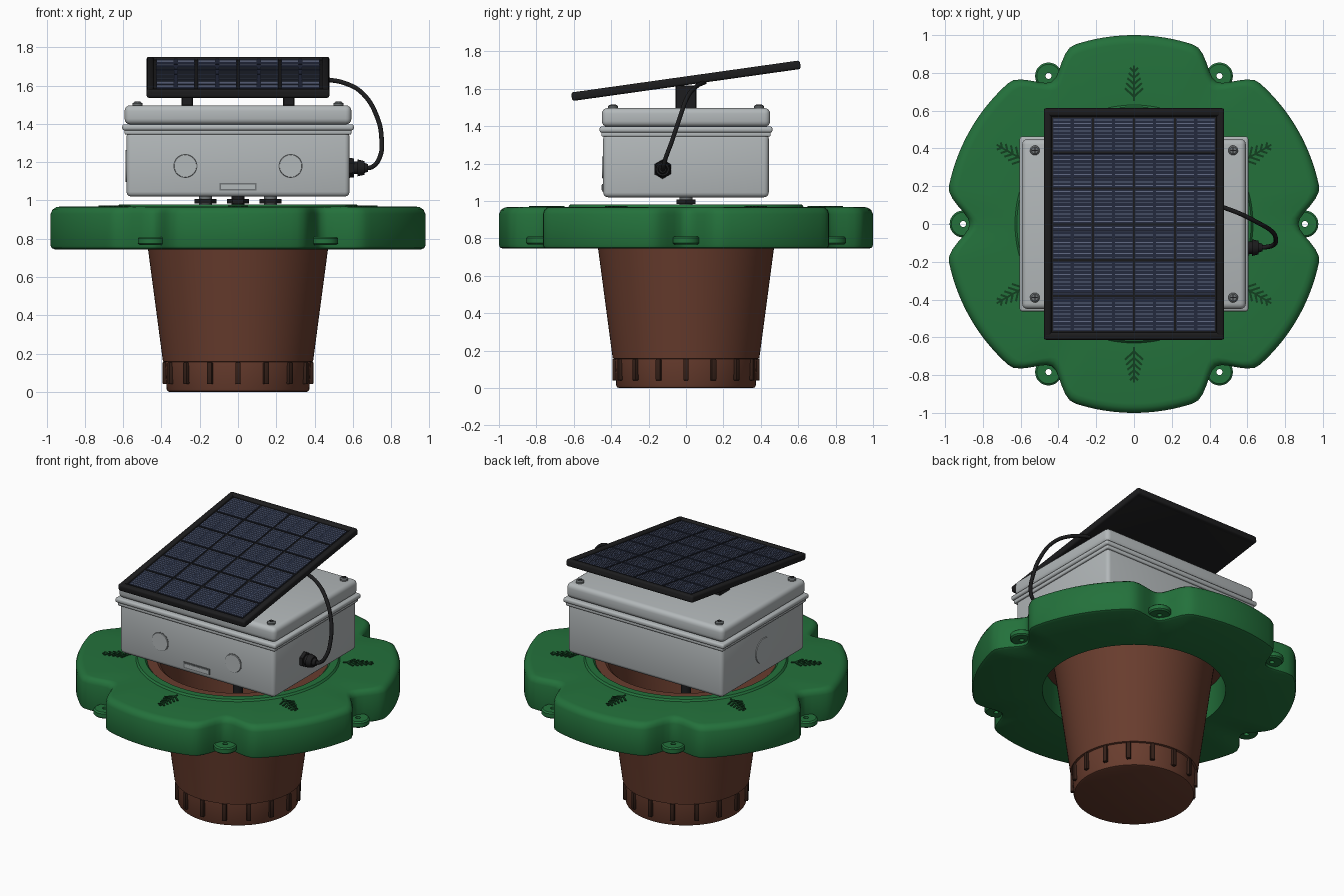
import bpy, bmesh, math
from mathutils import Matrix, Vector

if "Cube" in bpy.data.objects:
    bpy.data.objects.remove(bpy.data.objects["Cube"])


def material(name, rgb):
    m = bpy.data.materials.new(name)
    m.diffuse_color = (*rgb, 1)
    m.use_nodes = True
    m.node_tree.nodes["Principled BSDF"].inputs["Base Color"].default_value = m.diffuse_color
    return m


GREEN = material("float green", (0.017, 0.165, 0.044))
DARK_GREEN = material("engraving green", (0.006, 0.05, 0.014))
BROWN = material("pot brown", (0.14, 0.046, 0.027))
DARK_BROWN = material("rib brown", (0.035, 0.014, 0.009))
GREY = material("enclosure grey", (0.45, 0.48, 0.49))
DARK_GREY = material("screw grey", (0.16, 0.175, 0.18))
BLACK = material("black plastic", (0.012, 0.012, 0.013))
NAVY = material("cell navy", (0.02, 0.027, 0.055))
SILVER = material("cell line blue", (0.14, 0.17, 0.27))


def finish(name, bm, mat, matrix=Matrix(), angle=35):
    bmesh.ops.remove_doubles(bm, verts=bm.verts, dist=1e-5)
    bmesh.ops.recalc_face_normals(bm, faces=bm.faces)
    me = bpy.data.meshes.new(name)
    bm.to_mesh(me)
    bm.free()
    me.shade_smooth()
    me.set_sharp_from_angle(angle=math.radians(angle))
    me.materials.append(mat)
    ob = bpy.data.objects.new(name, me)
    ob.matrix_world = matrix
    bpy.context.collection.objects.link(ob)
    return ob


def loft(name, profile, mat, n=48, closed=False, outline=None, matrix=Matrix(), angle=35):
    """Turn a profile of (radius, z) points; a radius <= 0.055 with an outline is an inset."""
    bm = bmesh.new()
    rings = []
    for r, z in profile:
        ring = []
        for i in range(n):
            a = 2 * math.pi * i / n
            rad = outline(a) - r if outline and r <= 0.055 else r
            ring.append(bm.verts.new((rad * math.cos(a), rad * math.sin(a), z)))
        rings.append(ring)
    pairs = list(zip(rings, rings[1:])) + ([(rings[-1], rings[0])] if closed else [])
    for p, q in pairs:
        for i in range(n):
            j = (i + 1) % n
            bm.faces.new((p[i], p[j], q[j], q[i]))
    return finish(name, bm, mat, matrix, angle)


def add_box(bm, center, size, turn=Matrix()):
    m = Matrix.Translation(center) @ turn @ Matrix.Diagonal((*size, 1))
    return bmesh.ops.create_cube(bm, size=1, matrix=m)


def box(name, center, size, mat, bevel=0, matrix=Matrix(), segments=3):
    bm = bmesh.new()
    add_box(bm, center, size)
    if bevel:
        bmesh.ops.bevel(bm, geom=bm.edges[:], offset=bevel, segments=segments,
                        profile=0.5, affect='EDGES')
    return finish(name, bm, mat, matrix)


def disc(r0, r1, z0, z1):
    return [(0, z0), (r0, z0), (r1, z1), (0, z1)]


def at(x, y, z):
    return Matrix.Translation((x, y, z))


# Six-lobed float with a round well
def lobes(a):
    step = math.pi / 3
    d = abs((a + step / 2) % step - step / 2)
    t = min(1, math.degrees(d) / 11.5)
    return 0.87 + 0.13 * t * t * (3 - 2 * t)


loft("float", [(0.565, 0.745), (0.02, 0.745), (0.005, 0.752), (0, 0.765), (0, 0.93),
               (0.01, 0.952), (0.03, 0.965), (0.05, 0.968), (0.63, 0.968), (0.62, 0.98),
               (0.575, 0.98), (0.56, 0.965)], GREEN, 180, True, lobes)

# Mooring tabs in the notches and fir engravings on the lobes
for i in range(6):
    a = i * math.pi / 3
    loft(f"mooring_tab_{i}", [(0.016, 0.768), (0.062, 0.768), (0.071, 0.776),
                              (0.071, 0.802), (0.062, 0.81), (0.016, 0.81)], GREEN, 32, True,
         matrix=at(0.905 * math.cos(a), 0.905 * math.sin(a), 0))
    bm = bmesh.new()
    add_box(bm, (0.745, 0, 0.97), (0.19, 0.01, 0.006))
    for k in range(5):
        length = 0.065 - 0.009 * k
        for s in (-1, 1):
            t = s * math.radians(48)
            x = 0.675 + 0.033 * k
            add_box(bm, (x + length / 2 * math.cos(t), length / 2 * math.sin(t), 0.97),
                    (length, 0.011, 0.006), Matrix.Rotation(t, 4, 'Z'))
    finish(f"fir_mark_{i}", bm, DARK_GREEN, Matrix.Rotation(a + math.pi / 6, 4, 'Z'))

# Hollow pot with lip and ribs
loft("pot", [(0, 0), (0.358, 0), (0.368, 0.004), (0.373, 0.014), (0.379, 0.155),
             (0.392, 0.158), (0.47, 0.745), (0.498, 0.94), (0.562, 0.948), (0.562, 0.966),
             (0.5, 0.966), (0.48, 0.95), (0.355, 0.03), (0, 0.03)], BROWN, 96)
for i in range(16):
    turn = Matrix.Rotation(i * math.pi / 8, 4, 'Z')
    box(f"pot_rib_{i}", (0.379, 0, 0.098), (0.03, 0.028, 0.115), DARK_BROWN, 0.005, turn, 2)

# Cable glands and post beneath the enclosure
for x, m in ((-0.17, DARK_GREY), (0, BLACK), (0.17, DARK_GREY)):
    loft("under_gland", disc(0.035, 0.035, 0.8, 1.03), m, 24, matrix=at(x, 0, 0))
    loft("under_nut", disc(0.058, 0.058, 0.985, 1.008), BLACK, 6, matrix=at(x, 0, 0))
loft("post", disc(0.03, 0.03, 0.02, 1.03), BLACK, 24)

# Enclosure: body, double seam flange and lid
box("enclosure_body", (0, 0, 1.19), (1.165, 0.885, 0.34), GREY, 0.025)
box("lower_flange", (0, 0, 1.357), (1.185, 0.905, 0.026), GREY, 0.008)
box("upper_flange", (0, 0, 1.382), (1.21, 0.925, 0.032), GREY, 0.012)
box("lid", (0, 0, 1.447), (1.185, 0.9, 0.1), GREY, 0.03, segments=4)
for x in (-0.525, 0.525):
    for y in (-0.39, 0.39):
        loft("lid_screw", [(0, 1.495), (0.026, 1.495), (0.026, 1.507), (0.018, 1.514),
                           (0, 1.514)], DARK_GREY, 24, matrix=at(x, y, 0))
        for size in ((0.03, 0.006, 0.004), (0.006, 0.03, 0.004)):
            box("screw_slot", (x, y, 1.514), size, BLACK)

# Front knockouts, side knockout and latch plate
face_front = Matrix.Rotation(math.pi / 2, 4, 'X')
for x in (-0.275, 0.275):
    loft("knockout", disc(0.06, 0.058, 0, 0.008), GREY, 40,
         matrix=at(x, -0.441, 1.18) @ face_front)
    loft("knockout_groove", [(0.059, 0), (0.063, 0), (0.063, 0.003), (0.059, 0.003)],
         DARK_GREY, 40, True, matrix=at(x, -0.441, 1.18) @ face_front)
loft("side_knockout", disc(0.085, 0.083, 0, 0.006), GREY, 40,
     matrix=at(-0.581, 0, 1.18) @ Matrix.Rotation(-math.pi / 2, 4, 'Y'))
box("latch_rim", (0, -0.443, 1.072), (0.195, 0.01, 0.04), DARK_GREY)
box("latch_plate", (0, -0.445, 1.072), (0.178, 0.012, 0.025), GREY)

# Side gland and cable
side = at(0.575, -0.125, 1.17) @ Matrix.Rotation(math.pi / 2, 4, 'Y')
loft("gland_nut", disc(0.052, 0.05, 0, 0.03), BLACK, 6, matrix=side)
loft("gland_neck", disc(0.033, 0.033, 0.03, 0.05), BLACK, 24, matrix=side)
loft("gland_cap", disc(0.044, 0.036, 0.05, 0.085), BLACK, 12, matrix=side)
loft("gland_tip", disc(0.026, 0.02, 0.085, 0.105), BLACK, 24, matrix=side)

path = [(0.65, -0.125, 1.17), (0.70, -0.122, 1.175), (0.74, -0.11, 1.225),
        (0.75, -0.075, 1.32), (0.725, -0.035, 1.44), (0.65, 0.01, 1.56),
        (0.56, 0.055, 1.612), (0.44, 0.1, 1.635)]
curve = bpy.data.curves.new("cable", 'CURVE')
curve.dimensions = '3D'
curve.bevel_depth = 0.012
curve.bevel_resolution = 3
curve.use_fill_caps = True
spline = curve.splines.new('BEZIER')
spline.bezier_points.add(len(path) - 1)
for p, co in zip(spline.bezier_points, path):
    p.co = co
    p.handle_left_type = p.handle_right_type = 'AUTO'
curve.materials.append(BLACK)
bpy.context.collection.objects.link(bpy.data.objects.new("cable", curve))

# Panel mounts
for x in (-0.265, 0.265):
    box("panel_mount", (x, 0, 1.556), (0.06, 0.11, 0.125), BLACK, 0.004, segments=1)

# Tilted solar panel: tray, raised rails, cells and conductor lines
tilt = at(0, 0, 1.643) @ Matrix.Rotation(math.radians(8), 4, 'X')
W, L = 0.955, 1.235
box("panel_tray", (0, 0, -0.006), (W, L, 0.034), BLACK, 0.012, tilt)
for s in (-1, 1):
    box("side_rail", (s * (W / 2 - 0.02), 0, 0), (0.04, L, 0.046), BLACK, 0.012, tilt)
    box("end_rail", (0, s * (L / 2 - 0.02), 0), (W, 0.04, 0.046), BLACK, 0.012, tilt)

cells, lines = bmesh.new(), bmesh.new()
cw, cl = (W - 0.085) / 4, (L - 0.085) / 6
for i in range(4):
    for j in range(6):
        x, y = (i - 1.5) * cw, (j - 2.5) * cl
        add_box(cells, (x, y, 0.013), (cw - 0.012, cl - 0.012, 0.006))
        for k in range(9):
            for s in (-1, 1):
                add_box(lines, (x + s * cw / 4, y + (k - 4) * cl / 9.6, 0.0165),
                        (cw / 2 - 0.018, 0.0042, 0.002))
finish("solar_cells", cells, NAVY, tilt)
finish("conductor_lines", lines, SILVER, tilt)
